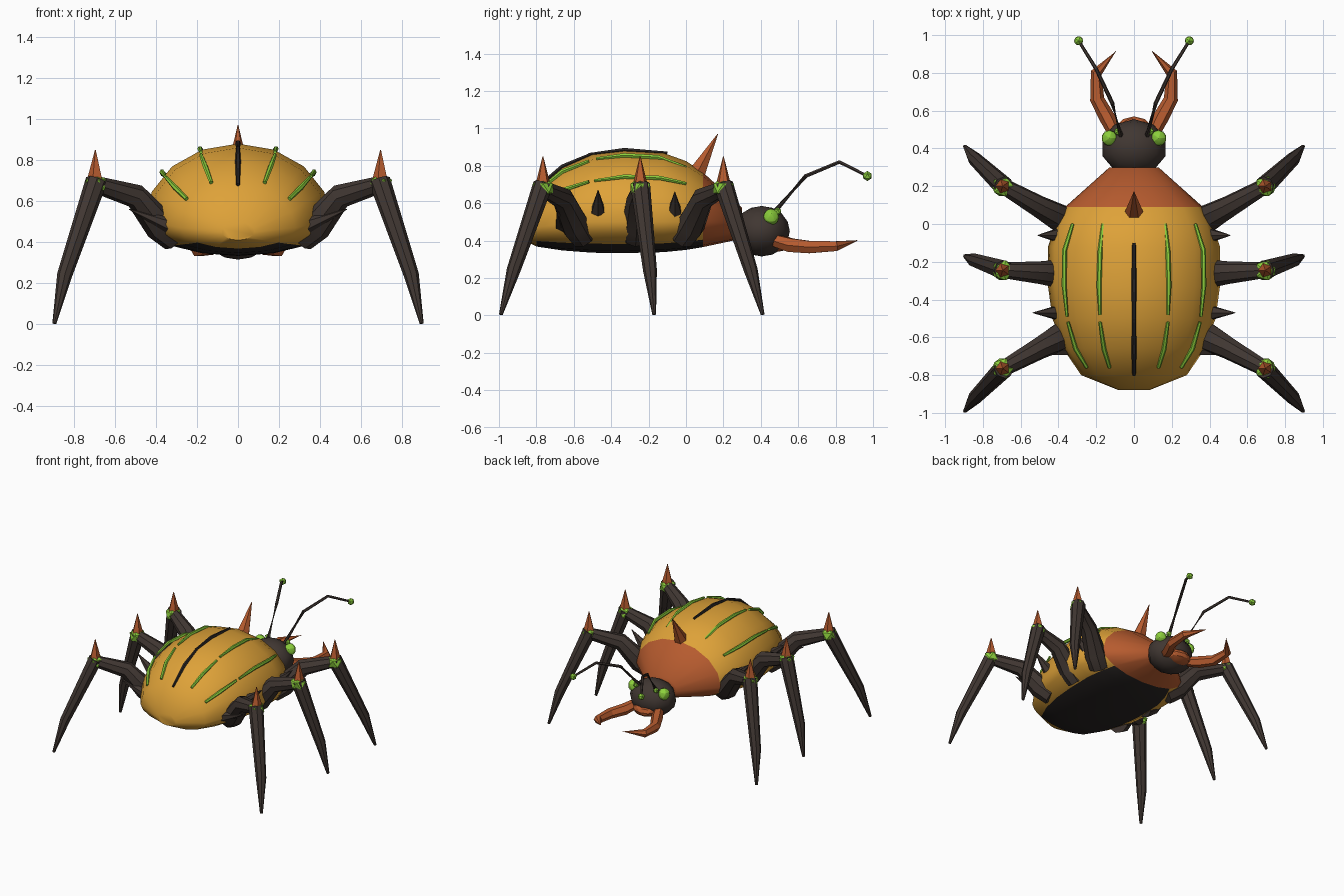
import bpy, bmesh, math
from mathutils import Vector

if "Cube" in bpy.data.objects:
    bpy.data.objects.remove(bpy.data.objects["Cube"], do_unlink=True)


def material(name, rgb):
    m = bpy.data.materials.new(name)
    m.use_nodes = True
    m.diffuse_color = (*rgb, 1)
    m.node_tree.nodes["Principled BSDF"].inputs["Base Color"].default_value = (*rgb, 1)
    return m


GOLD = material("gold shell", (0.73, 0.36, 0.04))
RUST = material("rust orange", (0.47, 0.105, 0.028))
DARK = material("dark brown", (0.052, 0.038, 0.032))
BLACK = material("belly black", (0.022, 0.018, 0.017))
GREEN = material("bright green", (0.26, 0.62, 0.045))


def finish(name, bm, mats, angle=35):
    bmesh.ops.recalc_face_normals(bm, faces=bm.faces)
    mesh = bpy.data.meshes.new(name)
    bm.to_mesh(mesh)
    bm.free()
    obj = bpy.data.objects.new(name, mesh)
    bpy.context.collection.objects.link(obj)
    for m in mats:
        mesh.materials.append(m)
    bpy.ops.object.select_all(action="DESELECT")
    obj.select_set(True)
    bpy.context.view_layer.objects.active = obj
    bpy.ops.object.shade_smooth_by_angle(angle=math.radians(angle))
    return obj


def loft(bm, rings):
    """Skin a list of equal rings and cap both ends; returns side faces by ring."""
    rows = [[bm.verts.new(p) for p in ring] for ring in rings]
    n = len(rows[0])
    sides = [[bm.faces.new((a[k], a[(k + 1) % n], b[(k + 1) % n], b[k]))
              for k in range(n)] for a, b in zip(rows, rows[1:])]
    caps = [bm.faces.new(rows[0]), bm.faces.new(rows[-1])]
    return sides, caps


def tube(name, points, radii, mat, sides=8, angle=35):
    """Tapered limb through a few points."""
    pts = [Vector(p) for p in points]
    rings = []
    for i, p in enumerate(pts):
        t = (pts[min(i + 1, len(pts) - 1)] - pts[max(i - 1, 0)]).normalized()
        ref = Vector((0, 1, 0)) if abs(t.y) < 0.75 else Vector((0, 0, 1))
        u = t.cross(ref).normalized()
        v = t.cross(u)
        rings.append([p + radii[i] * (u * math.cos(a) + v * math.sin(a))
                      for a in (math.tau * k / sides for k in range(sides))])
    bm = bmesh.new()
    loft(bm, rings)
    return finish(name, bm, [mat], angle)


def ball(name, loc, size, mat, detail=1, angle=20):
    bm = bmesh.new()
    bmesh.ops.create_icosphere(bm, subdivisions=detail, radius=1)
    for v in bm.verts:
        v.co = Vector([c * s + o for c, s, o in zip(v.co, size, loc)])
    return finish(name, bm, [mat], angle)


# Body shell: y, half width, top, middle, bottom
stations = [(-0.88, 0.08, 0.50, 0.45, 0.41), (-0.80, 0.28, 0.67, 0.47, 0.368),
            (-0.66, 0.375, 0.79, 0.49, 0.347), (-0.50, 0.432, 0.86, 0.5, 0.335),
            (-0.33, 0.455, 0.88, 0.5, 0.333), (-0.12, 0.455, 0.868, 0.5, 0.338),
            (0.0, 0.415, 0.825, 0.5, 0.35), (0.09, 0.365, 0.765, 0.5, 0.365),
            (0.30, 0.13, 0.575, 0.49, 0.41)]
SEG = 16
rings = []
for y, w, top, mid, bottom in stations:
    ring = []
    for k in range(SEG):
        a = math.tau * k / SEG
        h = top - mid if math.sin(a) > 0 else mid - bottom
        ring.append((w * math.cos(a), y, mid + h * math.sin(a)))
    rings.append(ring)
bm = bmesh.new()
sides, caps = loft(bm, rings)
for i, row in enumerate(sides):
    for k, f in enumerate(row):
        under = SEG * 5 // 8 <= k < SEG * 7 // 8
        thorax = i == len(sides) - 1
        f.material_index = 1 if thorax else 2 if under and i > 0 else 0
caps[1].material_index = 1
finish("body_shell", bm, [GOLD, RUST, BLACK], 50)

# Head and mouth
bm = bmesh.new()
bmesh.ops.create_uvsphere(bm, u_segments=10, v_segments=8, radius=1)
for v in bm.verts:
    v.co = Vector((v.co.x * 0.175, v.co.y * 0.15 + 0.405, v.co.z * 0.135 + 0.45))
finish("head", bm, [DARK], 50)
ball("mouth", (0, 0.49, 0.39), (0.1, 0.08, 0.05), RUST, 2)

# Back horn
tube("back_horn", [(0, 0.05, 0.745), (0, 0.17, 0.97)], [0.055, 0.002], RUST, 6)

# Ridge along the back
tube("back_ridge_front", [(0, -0.1, 0.868), (0, -0.33, 0.883), (0, -0.52, 0.86)],
     [0.009, 0.014, 0.009], BLACK, 6)
tube("back_ridge_rear", [(0, -0.5, 0.865), (0, -0.66, 0.795), (0, -0.8, 0.68)],
     [0.009, 0.014, 0.009], BLACK, 6)

# Hip, knee and foot y for the three leg pairs
legs = {"front": (-0.02, 0.2, 0.41), "middle": (-0.27, -0.245, -0.17),
        "rear": (-0.55, -0.765, -0.99)}
spikes = {"front": ((0.40, -0.06, 0.555), (0.51, -0.06, 0.66)),
          "middle": ((0.41, -0.47, 0.56), (0.535, -0.47, 0.67)),
          "rear": ((0.33, -0.66, 0.48), (0.53, -0.69, 0.56))}

for s, side in ((1, "left"), (-1, "right")):
    def flip(*pts):
        return [(s * x, y, z) for x, y, z in pts]

    # Legs with knee joints and knee thorns
    for place, (hip, knee, foot) in legs.items():
        tag = f"{side}_{place}"
        mid = hip + (knee - hip) * 0.5
        tube(tag + "_thigh", flip((0.31, hip, 0.42), (0.38, hip + (knee - hip) * 0.2, 0.48),
                                  (0.5, mid, 0.625), (0.69, knee, 0.68)),
             [0.07, 0.078, 0.06, 0.042], DARK)
        tube(tag + "_shin", flip((0.69, knee, 0.7), (0.845, knee + (foot - knee) * 0.7, 0.24),
                                 (0.895, foot, 0.004)), [0.053, 0.037, 0.01], DARK)
        ball(tag + "_knee", flip((0.695, knee, 0.68))[0], (0.062, 0.062, 0.055), GREEN)
        tube(tag + "_knee_thorn", flip((0.695, knee, 0.7), (0.695, knee, 0.85)),
             [0.042, 0.002], RUST, 5)

    # Flank spikes
    for place, ends in spikes.items():
        tube(f"{side}_{place}_flank_spike", flip(*ends), [0.04, 0.002], DARK, 6)

    # Shell stripes
    tube(side + "_inner_stripe_front", flip((0.165, 0, 0.79), (0.18, -0.15, 0.846),
         (0.185, -0.33, 0.856), (0.18, -0.48, 0.838)), [0.009, 0.013, 0.013, 0.008], GREEN, 6)
    tube(side + "_inner_stripe_rear", flip((0.18, -0.52, 0.825), (0.16, -0.66, 0.77),
         (0.13, -0.76, 0.69)), [0.009, 0.013, 0.01], GREEN, 6)
    tube(side + "_outer_stripe_front", flip((0.325, 0, 0.705), (0.368, -0.14, 0.735),
         (0.37, -0.33, 0.742), (0.355, -0.49, 0.72)), [0.009, 0.013, 0.013, 0.008], GREEN, 6)
    tube(side + "_outer_stripe_rear", flip((0.35, -0.52, 0.715), (0.31, -0.66, 0.67),
         (0.25, -0.76, 0.61)), [0.009, 0.013, 0.01], GREEN, 6)

    # Eyes
    ball(side + "_eye", flip((0.13, 0.455, 0.525))[0], (0.042, 0.042, 0.045), GREEN, 2)
    ball(side + "_small_eye", flip((0.085, 0.49, 0.555))[0], (0.022, 0.022, 0.022), GREEN)

    # Jaws
    tube(side + "_jaw", flip((0.09, 0.46, 0.405), (0.14, 0.56, 0.375), (0.195, 0.66, 0.365),
                             (0.2, 0.8, 0.37), (0.095, 0.915, 0.4)),
         [0.035, 0.042, 0.038, 0.03, 0.002], RUST, 6, 20)

    # Antennae
    tube(side + "_antenna", flip((0.07, 0.47, 0.55), (0.115, 0.64, 0.745),
                                 (0.2, 0.82, 0.82), (0.293, 0.97, 0.745)),
         [0.014, 0.011, 0.01, 0.008], DARK, 6)
    ball(side + "_antenna_tip", flip((0.293, 0.97, 0.745))[0], (0.027, 0.027, 0.027), GREEN)
